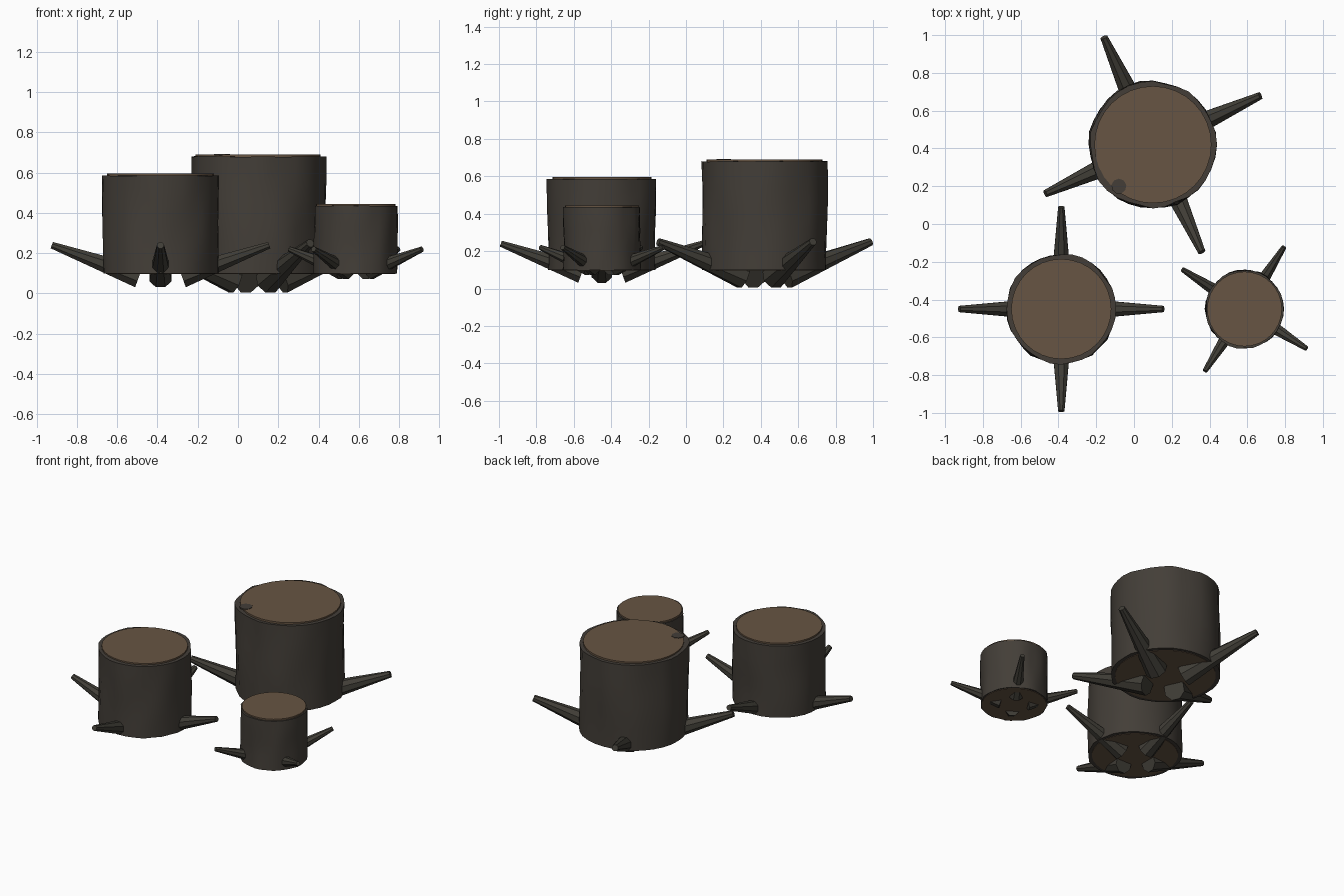
import bpy, bmesh, math
from mathutils import Vector, Matrix, noise

cube = bpy.data.objects.get("Cube")
if cube:
    bpy.data.objects.remove(cube)


def material(name, rgb):
    m = bpy.data.materials.new(name)
    m.use_nodes = True
    m.diffuse_color = (*rgb, 1)
    m.node_tree.nodes["Principled BSDF"].inputs["Base Color"].default_value = (*rgb, 1)
    return m


BARK = material("dark_bark", (0.056, 0.048, 0.039))
ROOT = material("dark_root", (0.052, 0.048, 0.038))
WOOD = material("cut_wood", (0.135, 0.09, 0.056))


def make_object(name, bm, mat, smooth_angle=None):
    bmesh.ops.recalc_face_normals(bm, faces=bm.faces)
    me = bpy.data.meshes.new(name)
    bm.to_mesh(me)
    bm.free()
    me.materials.append(mat)
    ob = bpy.data.objects.new(name, me)
    bpy.context.collection.objects.link(ob)
    if smooth_angle:
        bpy.ops.object.select_all(action='DESELECT')
        ob.select_set(True)
        bpy.context.view_layer.objects.active = ob
        bpy.ops.object.shade_smooth_by_angle(angle=math.radians(smooth_angle))
    return ob


def bark(name, x, y, r, z0, z1, sides=32, levels=8):
    """Closed drum whose wall is roughened by vertical streaks."""
    bm = bmesh.new()
    rings = []
    for j in range(levels + 1):
        t = j / levels
        ring = []
        for i in range(sides):
            a = math.tau * i / sides
            n = noise.noise(Vector((math.cos(a) * 3 + x * 9, math.sin(a) * 3 + y * 9, t * 1.5)))
            rr = r * (0.985 + 0.04 * n)
            lift = 0.012 * r * n if j == levels else 0
            ring.append(bm.verts.new((x + rr * math.cos(a), y + rr * math.sin(a), z0 + t * (z1 - z0) + lift)))
        rings.append(ring)
    for low, high in zip(rings, rings[1:]):
        for i in range(sides):
            k = (i + 1) % sides
            bm.faces.new((low[i], low[k], high[k], high[i]))
    bm.faces.new(rings[0])
    bm.faces.new(rings[-1])
    make_object(name, bm, BARK, 40)


def cylinder(name, x, y, r, z0, z1, mat, sides=32):
    bm = bmesh.new()
    bmesh.ops.create_cone(bm, cap_ends=True, segments=sides, radius1=r, radius2=r, depth=z1 - z0,
                          matrix=Matrix.Translation((x, y, (z0 + z1) / 2)))
    make_object(name, bm, mat, 40)


def root(name, start, end, r1, r2):
    """Eight-sided spike, thick end tucked under the trunk."""
    axis = end - start
    rot = axis.to_track_quat('Z', 'Y').to_matrix().to_4x4()
    bm = bmesh.new()
    bmesh.ops.create_cone(bm, cap_ends=True, segments=8, radius1=r1, radius2=r2, depth=axis.length,
                          matrix=Matrix.Translation((start + end) / 2) @ rot
                          @ Matrix.Rotation(math.pi / 8, 4, 'Z'))
    make_object(name, bm, ROOT)


def stump(name, x, y, r, wood_r, top, turn, base, tip, radii):
    bottom = 0.1
    bark(name + "_bark", x, y, r, bottom, top - 0.01)
    cylinder(name + "_wood_core", x, y, wood_r, bottom - 0.003, top, WOOD)
    for k in range(4):
        a = math.radians(turn + 90 * k)
        start, end = (Vector((x + d * math.cos(a), y + d * math.sin(a), z)) for d, z in (base, tip))
        root(f"{name}_root_{k + 1}", start, end, *radii)


# each stump: centre, radii, top height, root turn, root base and tip (distance, height), root radii
stump("large_stump", 0.10, 0.42, 0.34, 0.31, 0.69, 24.5, (0.125, 0.065), (0.625, 0.25), (0.07, 0.021))
stump("medium_stump", -0.385, -0.45, 0.293, 0.265, 0.595, 0, (0.107, 0.083), (0.54, 0.24), (0.06, 0.018))
stump("small_stump", 0.585, -0.45, 0.21, 0.198, 0.445, 57.5, (0.08, 0.11), (0.39, 0.22), (0.044, 0.014))

# bark patch showing through the rim of the large cut
cylinder("bark_patch", -0.08, 0.20, 0.04, 0.685, 0.693, BARK, 9)
